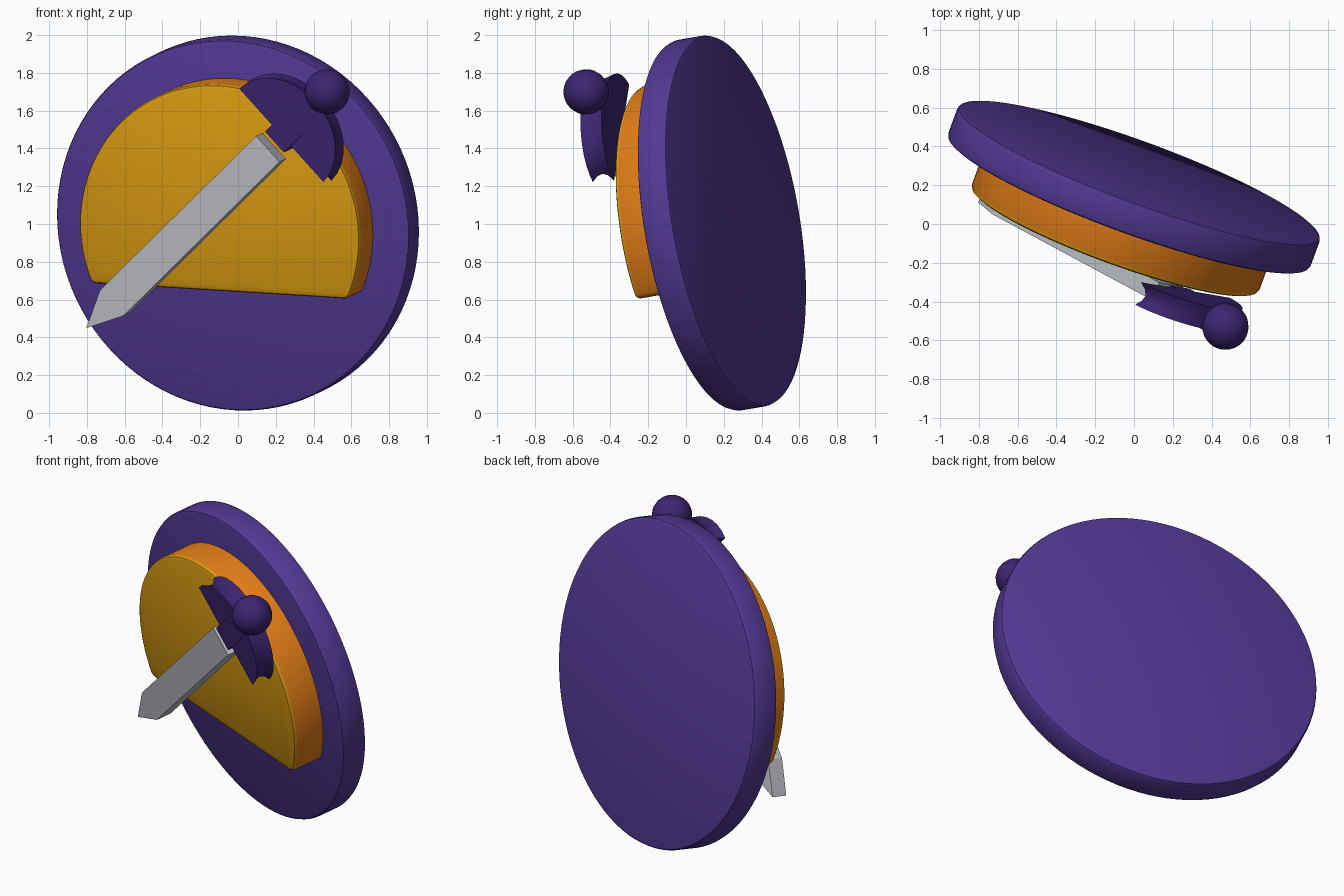
import bpy, bmesh, math
from mathutils import Matrix, Vector

if "Cube" in bpy.data.objects:
    bpy.data.objects.remove(bpy.data.objects["Cube"])

# Tilted frame of the badge: local x right, local y up, local z out of the front
n = Vector((-0.34, -0.927, -0.16)).normalized()
up = Vector((0, -0.17, 0.985))
up = (up - n * up.dot(n)).normalized()
right = up.cross(n)
frame = Matrix((right, up, n)).transposed().to_4x4()
frame.translation = (0, 0.19, 1.005)
# Sword frame: local y runs along the sword from tip to pommel
sword = frame @ Matrix.Rotation(math.radians(-45), 4, 'Z') @ Matrix.Translation((-0.115, 0, 0.385))


def material(name, color):
    m = bpy.data.materials.new(name)
    m.diffuse_color = (*color, 1)
    m.use_nodes = True
    m.node_tree.nodes["Principled BSDF"].inputs["Base Color"].default_value = m.diffuse_color
    return m


purple = material("purple", (0.084, 0.040, 0.296))
dark_purple = material("dark purple", (0.045, 0.018, 0.165))
mustard = material("mustard", (0.70, 0.33, 0.006))
orange = material("orange", (0.75, 0.20, 0.008))
steel = material("steel", (0.52, 0.54, 0.58))


def loft(name, layers, matrix, mats, angle=30):
    """Solid through a stack of (outline, depth) layers, capped at both ends."""
    bm = bmesh.new()
    rings = [[bm.verts.new((x, y, z)) for x, y in pts] for pts, z in layers]
    for lo, hi in zip(rings, rings[1:]):
        for i in range(len(lo)):
            j = (i + 1) % len(lo)
            bm.faces.new((lo[i], lo[j], hi[j], hi[i]))
    bm.faces.new(rings[0][::-1])
    bm.faces.new(rings[-1])
    bmesh.ops.recalc_face_normals(bm, faces=bm.faces)
    return finish(bm, name, matrix, mats, angle)


def finish(bm, name, matrix, mats, angle=30):
    me = bpy.data.meshes.new(name)
    bm.to_mesh(me)
    bm.free()
    ob = bpy.data.objects.new(name, me)
    bpy.context.collection.objects.link(ob)
    for m in mats:
        me.materials.append(m)
    ob.matrix_world = matrix
    bpy.ops.object.select_all(action='DESELECT')
    ob.select_set(True)
    bpy.context.view_layer.objects.active = ob
    bpy.ops.object.shade_smooth_by_angle(angle=math.radians(angle))
    return ob


def arc(r, a0, a1, count, ry=None, cy=0):
    step = (a1 - a0) / (count - 1)
    return [(r * math.cos(a0 + i * step), cy + (ry or r) * math.sin(a0 + i * step))
            for i in range(count)]


# Round backing plate with softened edges
def circle(r):
    return arc(r, 0, math.tau * 95 / 96, 96)


loft("backing_disc", [(circle(0.975), -0.085), (circle(0.989), -0.079), (circle(0.995), -0.065),
                      (circle(0.995), 0.065), (circle(0.989), 0.079), (circle(0.975), 0.085)],
     frame, [purple])


# Cut circle standing on the plate, with rounded lower corners
def dome(inset):
    r, base, fillet = 0.79 - inset, -0.32 + inset, 0.04
    cy = base + fillet
    cx = math.sqrt((r - fillet) ** 2 - cy ** 2)
    a = math.atan2(cy, cx)
    corner = arc(fillet, -math.pi / 2, a, 6)
    right_corner = [(cx + x, cy + y) for x, y in corner]
    left_corner = [(-x, y) for x, y in reversed(right_corner)]
    return right_corner + arc(r, a, math.pi - a, 64)[1:-1] + left_corner


body = loft("dome_body", [(dome(0), 0.07), (dome(0), 0.272), (dome(0.007), 0.288), (dome(0.022), 0.295)],
            frame, [orange, mustard])
for p in body.data.polygons:
    if p.center.z > 0.272:
        p.material_index = 1

# Flat sword blade with a pointed tip
blade = [(-0.093, 0.575), (-0.093, -0.667), (0, -0.871), (0.093, -0.667), (0.093, 0.575)]
loft("sword_blade", [(blade, -0.05), (blade, 0.05)], sword, [steel], 20)

# Square grip
grip = [(-0.075, 0.635), (0.075, 0.635), (0.075, 0.98), (-0.075, 0.98)]
loft("sword_grip", [(grip, -0.06), (grip, 0.065)], sword, [dark_purple], 20)


# Half-round guard with a hollowed rim
def guard(k):
    return arc(0.345 * k, 0, math.pi, 17, ry=0.28 * k, cy=0.68 + 0.25 * (1 - k))


loft("sword_guard", [(guard(k), z) for k, z in
                     ((1, -0.06), (0.92, -0.03), (0.89, 0), (0.91, 0.03), (0.97, 0.06))],
     sword, [dark_purple])

# Ball pommel
bm = bmesh.new()
bmesh.ops.create_uvsphere(bm, u_segments=20, v_segments=12, radius=0.12)
finish(bm, "sword_pommel", sword @ Matrix.Translation((0, 1.026, 0.01)), [dark_purple], 40)
